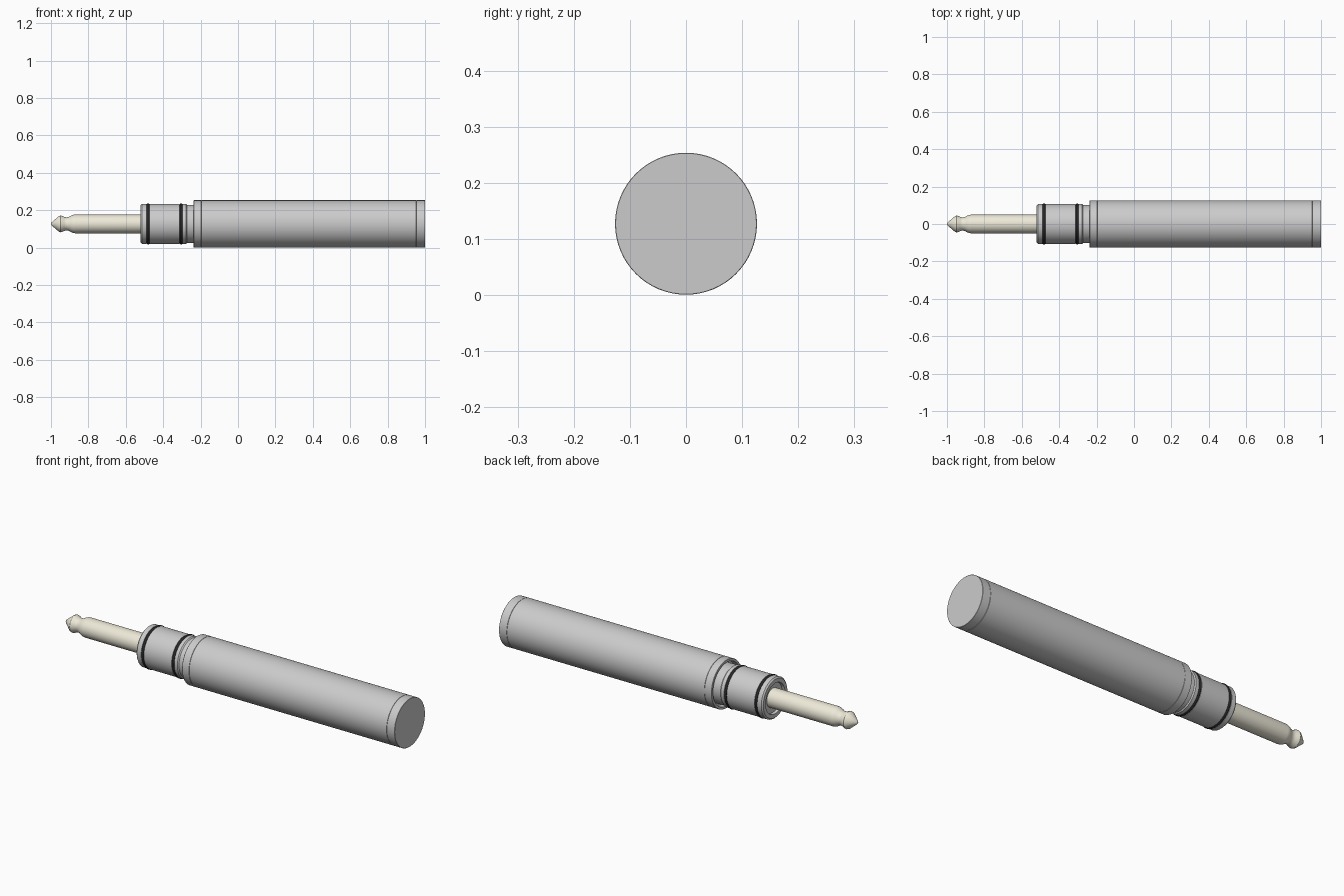
import bpy, math

if "Cube" in bpy.data.objects:
    bpy.data.objects.remove(bpy.data.objects["Cube"])

AXIS_Z = 0.127
SIDES = 64


def material(name, color):
    m = bpy.data.materials.new(name)
    m.diffuse_color = color
    m.use_nodes = True
    m.node_tree.nodes["Principled BSDF"].inputs["Base Color"].default_value = m.diffuse_color
    return m


def lathe(name, profile, mat=None):
    """Revolve (x, radius) points around the long axis; radius 0 closes to a pole."""
    verts, faces, rings = [], [], []
    for x, r in profile:
        n = 1 if r == 0 else SIDES
        rings.append([len(verts) + i for i in range(n)])
        for i in range(n):
            a = 2 * math.pi * i / SIDES
            verts.append((x, r * math.sin(a), AXIS_Z + r * math.cos(a)))
    for p, q in zip(rings, rings[1:]):
        for i in range(SIDES):
            j = (i + 1) % SIDES
            if len(p) == 1:
                faces.append((p[0], q[j], q[i]))
            elif len(q) == 1:
                faces.append((p[i], p[j], q[0]))
            else:
                faces.append((p[i], p[j], q[j], q[i]))
    me = bpy.data.meshes.new(name)
    me.from_pydata(verts, [], faces)
    ob = bpy.data.objects.new(name, me)
    bpy.context.collection.objects.link(ob)
    if mat:
        me.materials.append(mat)
    bpy.ops.object.select_all(action='DESELECT')
    ob.select_set(True)
    bpy.context.view_layer.objects.active = ob
    bpy.ops.object.mode_set(mode='EDIT')
    bpy.ops.mesh.select_all(action='SELECT')
    bpy.ops.mesh.normals_make_consistent(inside=False)
    bpy.ops.object.mode_set(mode='OBJECT')
    bpy.ops.object.shade_smooth_by_angle(angle=math.radians(30))
    return ob


cream = material("cream_metal", (0.85, 0.82, 0.69, 1))
black = material("black_rubber", (0.02, 0.02, 0.02, 1))

# Plug with pointed tip, waist and straight shaft
lathe("jack_plug", [(-1, 0), (-0.997, 0.008), (-0.957, 0.042), (-0.948, 0.045),
                    (-0.94, 0.043), (-0.928, 0.037), (-0.917, 0.035), (-0.905, 0.037),
                    (-0.893, 0.044), (-0.88, 0.049), (-0.87, 0.05), (-0.49, 0.05), (-0.49, 0)], cream)

# Collar with recessed front face, ring grooves and narrower neck
lathe("collar", [(-0.505, 0), (-0.505, 0.078), (-0.52, 0.08), (-0.52, 0.1), (-0.513, 0.107),
                 (-0.489, 0.107), (-0.489, 0.101), (-0.473, 0.101), (-0.473, 0.107),
                 (-0.312, 0.107), (-0.312, 0.101), (-0.296, 0.101), (-0.296, 0.107),
                 (-0.278, 0.107), (-0.272, 0.102), (-0.2, 0.102), (-0.2, 0)])

# Rubber rings seated in the collar grooves
for i, cx in enumerate((-0.481, -0.304)):
    lathe(f"rubber_ring_{i + 1}",
          [(cx + 0.008 * math.cos(t * math.pi / 6), 0.102 + 0.008 * math.sin(t * math.pi / 6))
           for t in range(13)], black)

# Body: open sleeve rim, long barrel and end cap with fine seams between
lathe("sleeve_rim", [(-0.21, 0.1), (-0.21, 0.112), (-0.237, 0.114), (-0.237, 0.1255),
                     (-0.236, 0.1265), (-0.197, 0.1265), (-0.196, 0.1245), (-0.196, 0)])
lathe("barrel", [(-0.196, 0), (-0.196, 0.1245), (-0.195, 0.1265),
                 (0.953, 0.1265), (0.954, 0.1245), (0.954, 0)])
lathe("end_cap", [(0.954, 0), (0.954, 0.1245), (0.955, 0.1265),
                  (0.999, 0.1265), (1, 0.1255), (1, 0)])
